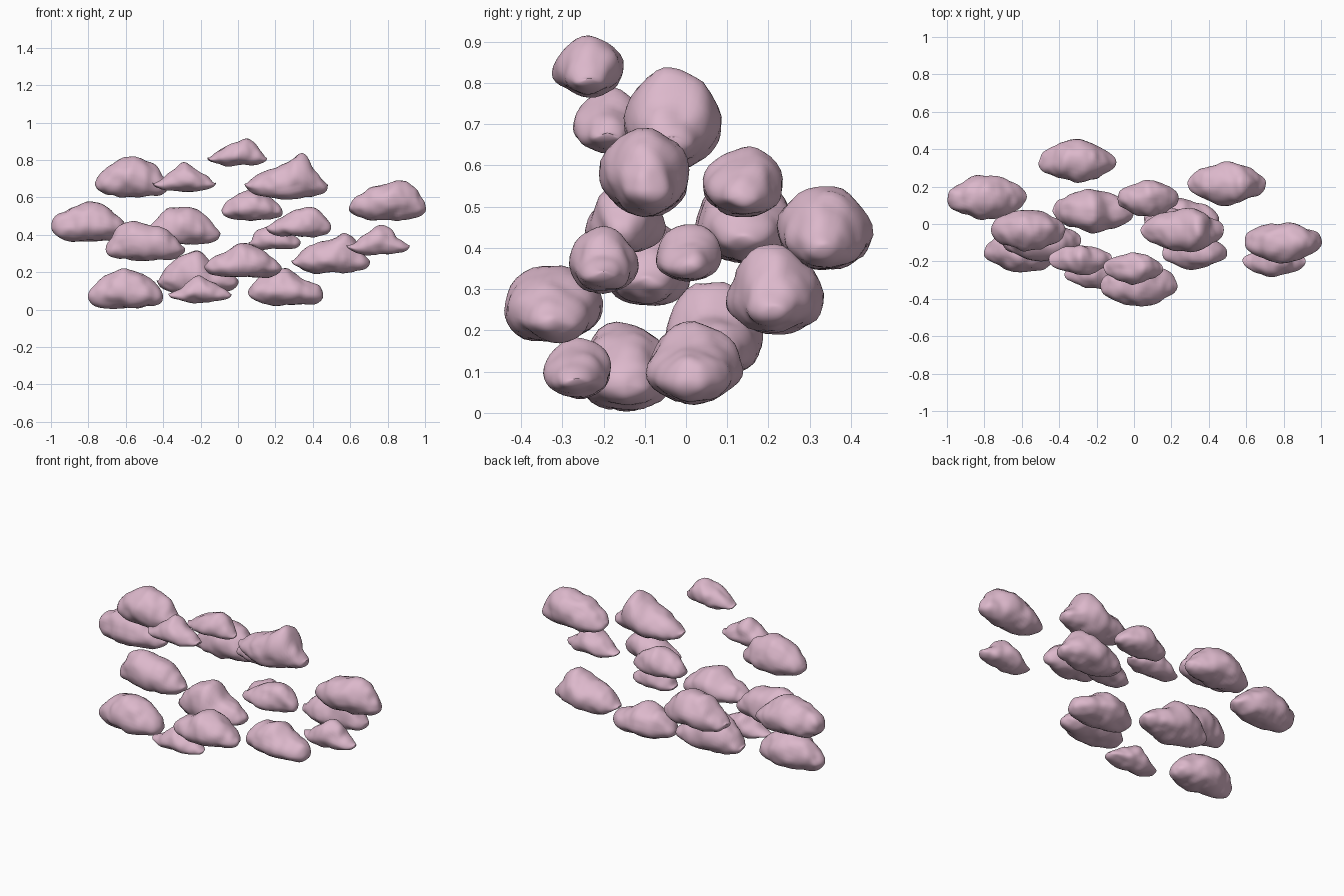
import bpy, bmesh, math
from mathutils import Vector, noise

pink = bpy.data.materials.new("cloud pink")
pink.diffuse_color = (0.72, 0.48, 0.60, 1)

# shared outline values at 9 stations along each cloud (end to end)
WIDTH = [0, .36, .60, .86, 1, .88, .62, .36, 0]
FLOOR = [.32, .17, .07, .02, 0, .02, .06, .15, .30]
STATIONS, SIDES = 48, 32


def spline(vals, t):
    """Catmull-Rom through evenly spaced values, t in 0..1."""
    n = len(vals) - 1
    i = min(int(t * n), n - 1)
    f = t * n - i
    a = vals[i - 1] if i > 0 else vals[1]
    b, c = vals[i], vals[i + 1]
    d = vals[i + 2] if i + 2 <= n else vals[n - 1]
    # mirrored end tangents keep the tips round
    if i == 0:
        a = 2 * b - c
    if i + 2 > n:
        d = 2 * c - b
    return 0.5 * (2 * b + (c - a) * f + (2 * a - 5 * b + 4 * c - d) * f * f
                  + (3 * b - a - 3 * c + d) * f ** 3)


count = 0


def cloud(x0, x1, y, depth, z0, tops):
    """Lofted puffy cloud; tops = heights of the upper outline."""
    global count
    count += 1
    h = max(tops) - z0
    floor = [z0 + f * h for f in FLOOR]
    upper = [floor[0]] + list(tops) + [floor[-1]]
    seed = Vector((count * 7.3, count * 3.1, count * 1.7))
    bm = bmesh.new()

    def puff(p):
        a = noise.noise(p * 11 + seed) * .014 + noise.noise(p * 22 + seed) * .006
        c = Vector(((x0 + x1) / 2 * .3 + p.x * .7, y, z0 + .4 * h))
        return p + (p - c).normalized() * a

    rings = []
    for i in range(1, STATIONS):
        t = i / STATIONS
        x = x0 + (x1 - x0) * (1 - math.cos(math.pi * t)) / 2
        lo, hi = spline(floor, t), spline(upper, t)
        w = max(spline(WIDTH, t), .02) * depth / 2
        mid = lo + .42 * (hi - lo)
        ring = []
        for k in range(SIDES):
            a = 2 * math.pi * k / SIDES
            s = math.sin(a)
            z = mid + s * ((hi - mid) if s > 0 else (mid - lo))
            ring.append(bm.verts.new(puff(Vector((x, y + w * math.cos(a), z)))))
        rings.append(ring)
    for r, q in zip(rings, rings[1:]):
        for k in range(SIDES):
            j = (k + 1) % SIDES
            bm.faces.new((r[k], r[j], q[j], q[k]))
    # close the tips
    for ring, x, z in ((rings[0], x0, floor[0]), (rings[-1], x1, floor[-1])):
        tip = bm.verts.new(puff(Vector((x, y, z))))
        for k in range(SIDES):
            bm.faces.new((ring[k], ring[(k + 1) % SIDES], tip))
    bmesh.ops.recalc_face_normals(bm, faces=bm.faces[:])
    for f in bm.faces:
        f.smooth = True
    me = bpy.data.meshes.new(f"cloud_{count:02d}")
    bm.to_mesh(me)
    bm.free()
    me.materials.append(pink)
    ob = bpy.data.objects.new(me.name, me)
    bpy.context.collection.objects.link(ob)


# low clouds
cloud(-.80, -.40, -.145, .225, .005, (.11, .17, .20, .215, .195, .155, .11))
cloud(-.37, -.04, -.265, .165, .04, (.09, .11, .145, .185, .145, .115, .09))
cloud(-.44, .00, .07, .23, .08, (.16, .23, .29, .315, .25, .215, .18))
cloud(.05, .45, .02, .235, .025, (.12, .17, .20, .215, .18, .15, .13))
cloud(-.18, .23, -.325, .235, .17, (.25, .29, .315, .355, .33, .29, .25))
cloud(.29, .70, .215, .23, .195, (.27, .32, .355, .37, .405, .345, .28))

# middle clouds
cloud(-.70, -.28, -.095, .21, .26, (.38, .44, .475, .45, .44, .40, .345))
cloud(.05, .33, .01, .155, .32, (.36, .40, .435, .455, .43, .40, .38))
cloud(.58, .92, -.20, .16, .295, (.345, .36, .40, .45, .43, .38, .35))
cloud(-1.0, -.58, .14, .24, .365, (.49, .53, .555, .575, .555, .51, .45))
cloud(-.51, -.10, .335, .225, .345, (.42, .47, .525, .55, .535, .48, .43))
cloud(.15, .49, -.15, .19, .39, (.45, .475, .51, .535, .555, .53, .48))
cloud(-.09, .24, .135, .19, .475, (.55, .585, .62, .645, .62, .58, .55))

# high clouds
cloud(.585, 1.0, -.10, .22, .48, (.57, .615, .655, .675, .69, .65, .59))
cloud(-.77, -.37, -.03, .22, .60, (.70, .745, .80, .82, .795, .76, .70))
cloud(-.45, -.12, -.19, .16, .635, (.68, .70, .74, .785, .74, .71, .68))
cloud(.04, .48, -.035, .23, .595, (.68, .715, .75, .78, .84, .745, .68))
cloud(-.16, .15, -.235, .165, .77, (.815, .845, .885, .90, .91, .87, .82))
